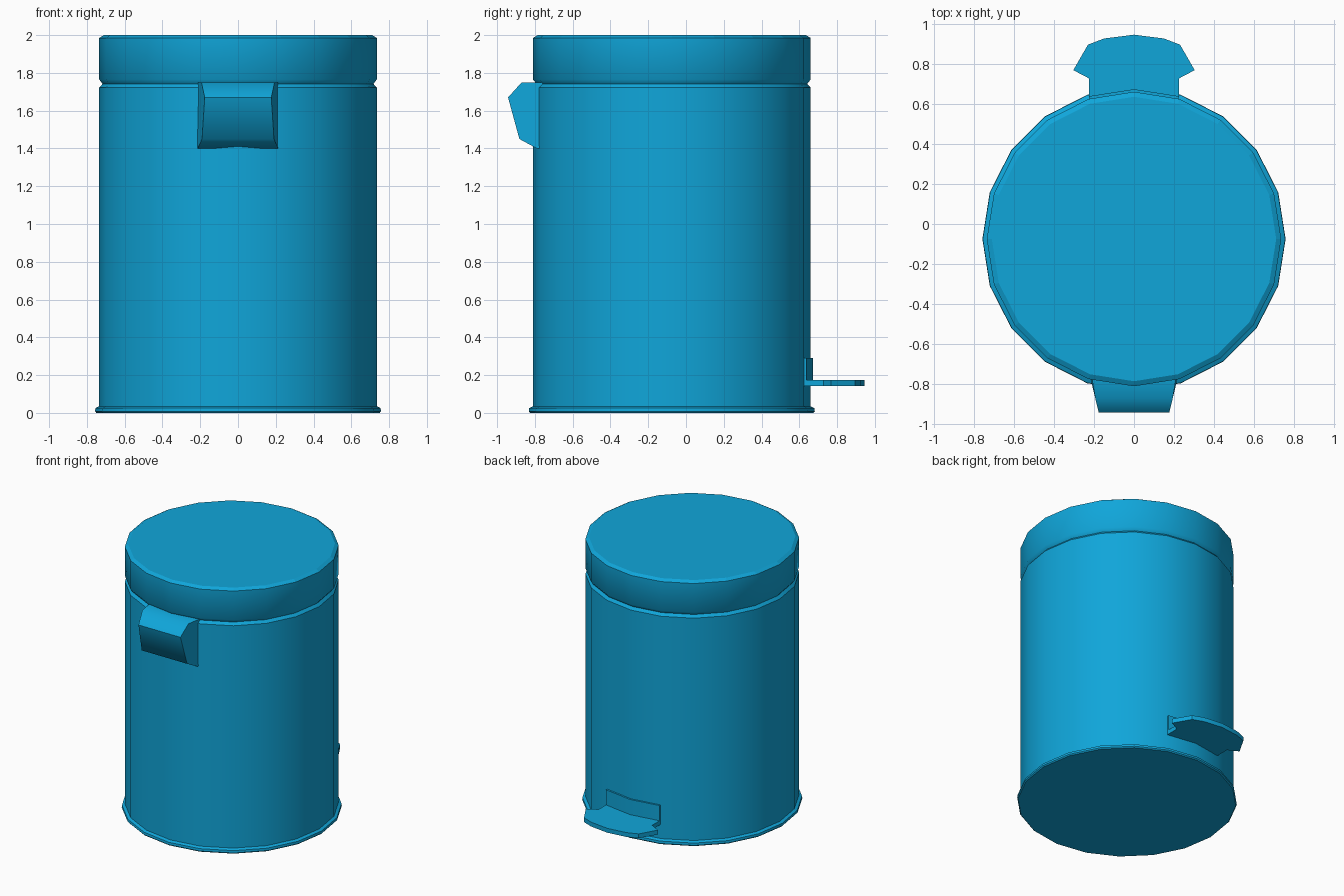
import bpy, bmesh, math

cube = bpy.data.objects.get("Cube")
if cube:
    bpy.data.objects.remove(cube, do_unlink=True)

blue = bpy.data.materials.new("bright blue")
blue.use_nodes = True
colour = (0.005, 0.38, 0.70, 1)
blue.diffuse_color = colour
blue.node_tree.nodes["Principled BSDF"].inputs["Base Color"].default_value = colour

AXIS_Y = -0.075
SIDES = 20


def loft(name, rings, angle):
    """Skin a stack of equal rings, cap both ends and shade by angle."""
    bm = bmesh.new()
    loops = [[bm.verts.new(p) for p in ring] for ring in rings]
    n = len(loops[0])
    for a, b in zip(loops, loops[1:]):
        for i in range(n):
            j = (i + 1) % n
            bm.faces.new((a[i], a[j], b[j], b[i]))
    bm.faces.new(loops[0][::-1])
    bm.faces.new(loops[-1])
    bmesh.ops.recalc_face_normals(bm, faces=bm.faces)
    mesh = bpy.data.meshes.new(name)
    bm.to_mesh(mesh)
    bm.free()
    mesh.materials.append(blue)
    obj = bpy.data.objects.new(name, mesh)
    bpy.context.collection.objects.link(obj)
    bpy.ops.object.select_all(action='DESELECT')
    obj.select_set(True)
    bpy.context.view_layer.objects.active = obj
    bpy.ops.object.shade_smooth_by_angle(angle=math.radians(angle))
    return obj


def turned(name, profile, angle):
    """Round part from (radius, height) pairs."""
    steps = [math.tau * i / SIDES for i in range(SIDES)]
    return loft(name, [[(r * math.cos(t), AXIS_Y + r * math.sin(t), z) for t in steps]
                       for r, z in profile], angle)


def prism(name, half_outline, z0, z1):
    """Flat part: the right half of its plan is mirrored in x."""
    plan = half_outline + [(-x, y) for x, y in reversed(half_outline) if x > 0]
    return loft(name, [[(x, y, z) for x, y in plan] for z in (z0, z1)], 30)


# Bin body with flared foot and a narrow neck under the lid
turned("bin_body", [(0.75, 0), (0.757, 0.008), (0.755, 0.025), (0.735, 0.035),
                    (0.735, 1.722), (0.717, 1.742)], 30)

# Lid with chamfered rims; the top rim stays crisp
lid = turned("lid", [(0.717, 1.742), (0.735, 1.765), (0.735, 1.985), (0.71, 2)], 45)
for e in lid.data.edges:
    if all(lid.data.vertices[v].co.z > 1.9 for v in e.vertices):
        e.use_edge_sharp = True

# Front grip: a side profile that narrows towards the front
grip_profile = [(-0.74, 1.75), (-0.87, 1.75), (-0.942, 1.67), (-0.882, 1.45), (-0.79, 1.4), (-0.74, 1.4)]


def grip_width(y):
    return 0.215 - 0.24 * max(0, -0.78 - y)


loft("front_grip", [[(s * grip_width(y), y, z) for y, z in grip_profile] for s in (-1, 1)], 50)

# Rear pedal: curved back plate and flared foot tread
prism("pedal_back_plate", [(0.225, 0.615), (0.225, 0.638), (0, 0.673)], 0.142, 0.29)
prism("pedal_tread", [(0.225, 0.615), (0.225, 0.727), (0.303, 0.768),
                      (0.23, 0.895), (0.15, 0.926), (0, 0.945)], 0.142, 0.175)
